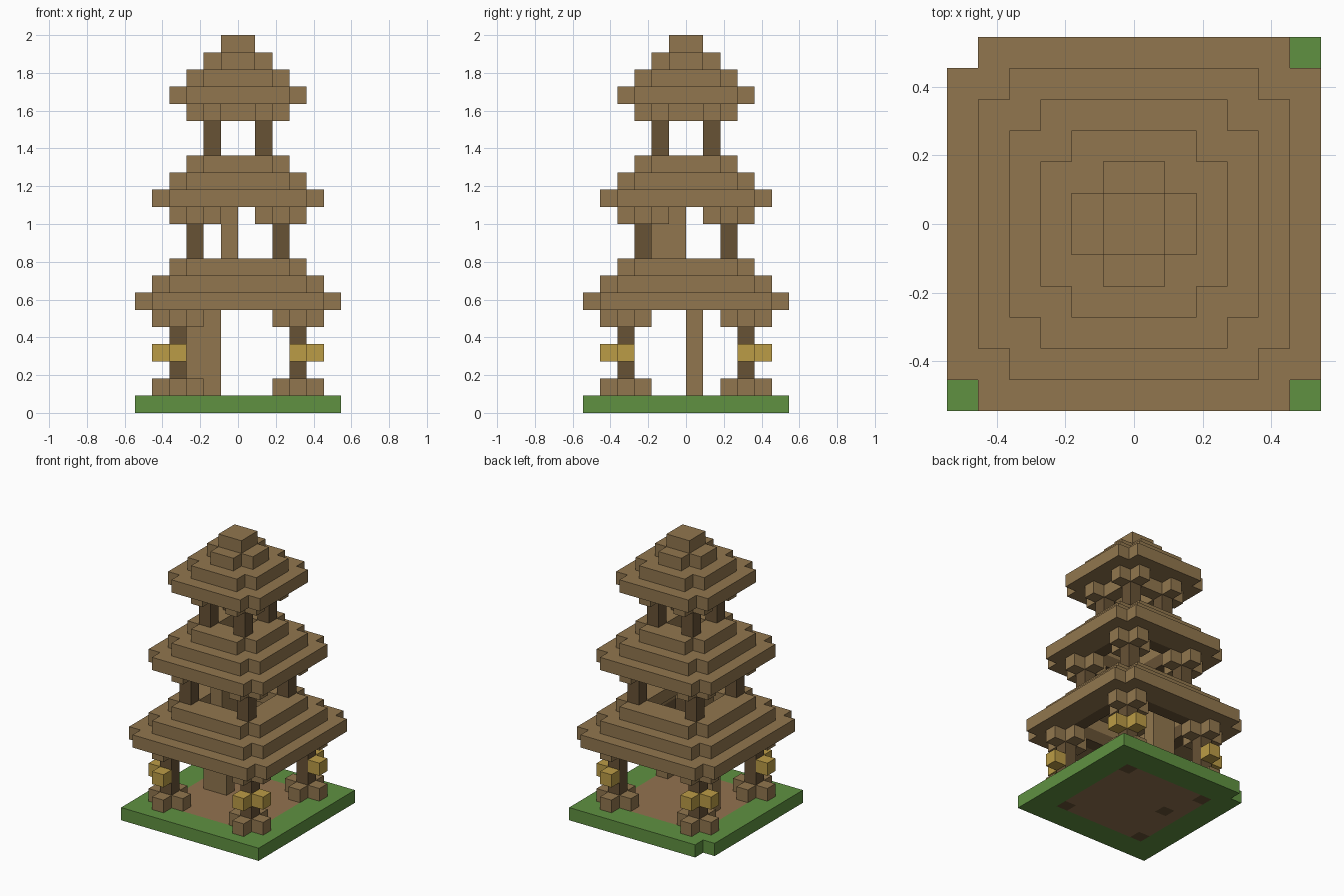
import bpy
import bmesh
from mathutils import Vector

U = 2 / 22   # edge length of one block
N = 12       # blocks across the base

cube = bpy.data.objects.get("Cube")
if cube:
    bpy.data.objects.remove(cube, do_unlink=True)


def material(name, r, g, b):
    m = bpy.data.materials.new(name)
    m.diffuse_color = (r, g, b, 1)
    m.use_nodes = True
    m.node_tree.nodes["Principled BSDF"].inputs["Base Color"].default_value = (r, g, b, 1)
    return m


WOOD = material("brown_wood", 0.285, 0.183, 0.077)
DARK = material("dark_wood", 0.136, 0.084, 0.036)
GRASS = material("grass_green", 0.115, 0.285, 0.053)
EARTH = material("earth_brown", 0.290, 0.168, 0.078)
GLOW = material("lantern_yellow", 0.500, 0.332, 0.061)


def blocks(name, cells, mat):
    """Outer skin of a set of unit blocks, as one object."""
    cells = set(cells)
    bm = bmesh.new()
    for cell in cells:
        centre = Vector((cell[0] - N / 2 + 0.5, cell[1] - N / 2 + 0.5, cell[2] + 0.5))
        for axis in range(3):
            for sign in (-1, 1):
                step = [0, 0, 0]
                step[axis] = sign
                if tuple(c + s for c, s in zip(cell, step)) in cells:
                    continue
                n = Vector(step)
                a = Vector([int(k == (axis + 1) % 3) for k in range(3)])
                b = n.cross(a)
                corners = (-a - b, a - b, a + b, b - a)
                bm.faces.new([bm.verts.new((centre + (n + c) / 2) * U) for c in corners])
    bmesh.ops.remove_doubles(bm, verts=bm.verts, dist=U / 100)
    mesh = bpy.data.meshes.new(name)
    bm.to_mesh(mesh)
    bm.free()
    mesh.materials.append(mat)
    obj = bpy.data.objects.new(name, mesh)
    bpy.context.collection.objects.link(obj)
    return obj


def box(xs, ys, zs):
    return {(x, y, z) for x in range(*xs) for y in range(*ys) for z in range(*zs)}


def square(inset, z):
    return box((inset, N - inset), (inset, N - inset), (z, z + 1))


def notched(inset, z):
    """Square layer without its four corner blocks."""
    ends = (inset, N - 1 - inset)
    return square(inset, z) - {(x, y, z) for x in ends for y in ends}


def ring(inset, z):
    """Notched layer, two blocks wide and open in the middle."""
    return notched(inset, z) - square(inset + 2, z)


def cross(x, y, z):
    """Four blocks around a post."""
    return {(x - 1, y, z), (x + 1, y, z), (x, y - 1, z), (x, y + 1, z)}


def post_spots(inset):
    """Name and place of the four corner posts."""
    far = N - 1 - inset
    for side, x in (("left", far), ("right", inset)):
        for end, y in (("front", inset), ("back", far)):
            yield end + "_" + side, x, y


# Ground: grass with an earth floor, one corner block missing
post_feet = {(x, y, 0) for _, x, y in post_spots(2)}
screen_foot = {(3, 6, 0)}
earth = notched(2, 0)
blocks("grass_base", square(0, 0) - earth - post_feet - {(0, N - 1, 0)}, GRASS)
blocks("earth_floor", earth - screen_foot, EARTH)
blocks("screen_footing", screen_foot, DARK)

# Tiers: post inset, post bottom, bracket layer
tiers = {"lower": (2, 0, 5), "middle": (3, 9, 11), "upper": (4, 15, 17)}
for tier, (inset, bottom, bracket) in tiers.items():
    eave = bracket + 1
    for spot, x, y in post_spots(inset):
        blocks(f"{tier}_post_{spot}", box((x, x + 1), (y, y + 1), (bottom, eave)), DARK)
        blocks(f"{tier}_bracket_{spot}", cross(x, y, bracket), WOOD)
    # Beam frame resting on the posts, inside the eave
    blocks(f"{tier}_beams", square(inset, eave) - square(inset + 1, eave), DARK)
    # Stepped roof
    roof = set()
    for step in range(3):
        roof |= ring(inset - 2 + step, eave + step)
    if tier == "upper":
        roof |= square(5, eave + 3)
    blocks(f"{tier}_roof", roof, WOOD)

# Footings and lanterns on the lower posts
for spot, x, y in post_spots(2):
    out_x = x + (1 if x > N / 2 else -1)
    out_y = y + (1 if y > N / 2 else -1)
    blocks(f"footing_{spot}", cross(x, y, 1), WOOD)
    blocks(f"lantern_{spot}", {(out_x, y, 3), (x, out_y, 3)}, GLOW)

# Upright wooden screens inside the lower and middle tiers
blocks("lower_screen", box((3, 5), (6, 7), (1, 8)), WOOD)
blocks("middle_screen", box((5, 6), (4, 6), (7, 12)), WOOD)
